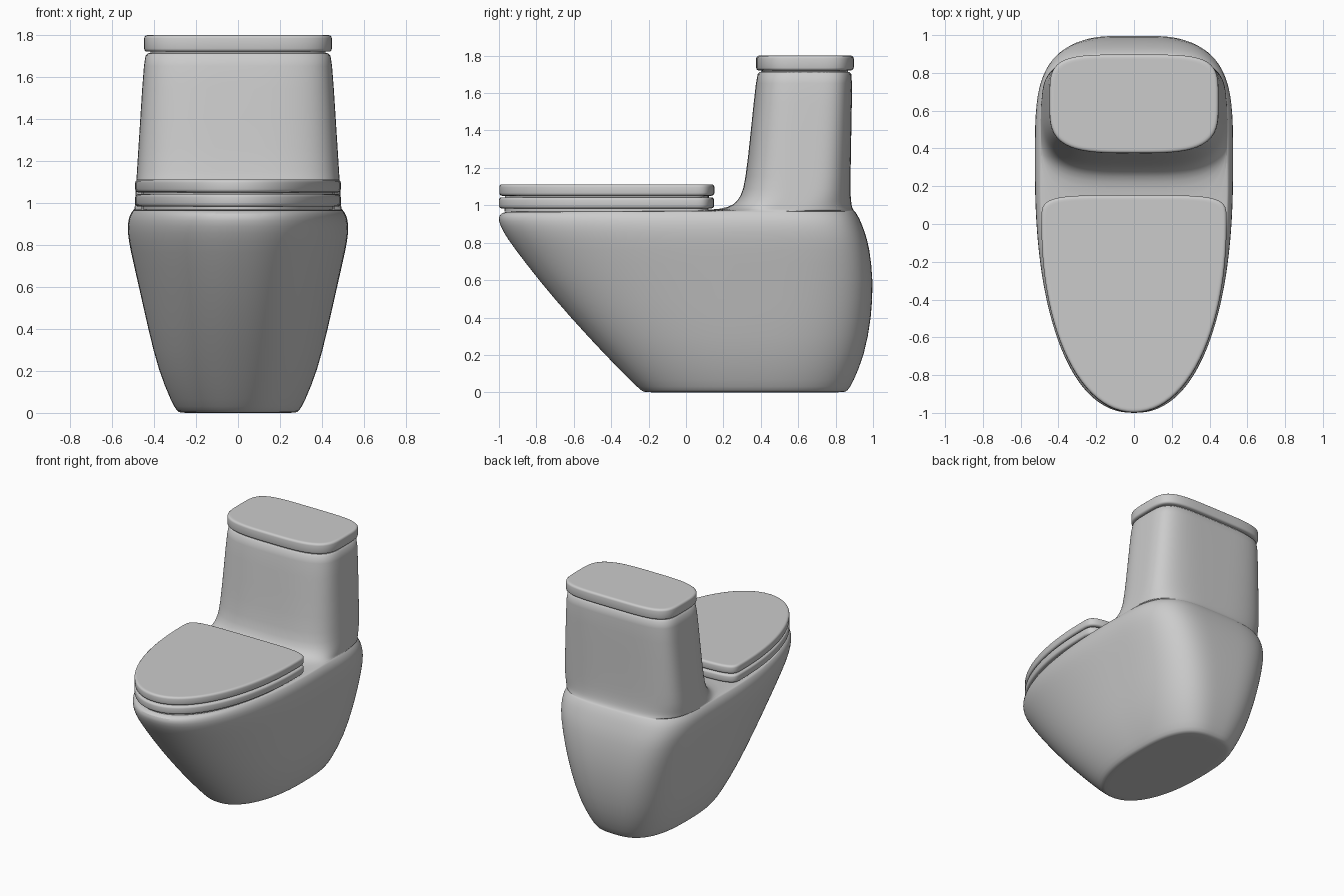
import bpy, bmesh
from math import cos, sin, pi, copysign

if "Cube" in bpy.data.objects:
    bpy.data.objects.remove(bpy.data.objects["Cube"])

N = 96  # points around each ring


def spow(v, e):
    return copysign(abs(v) ** e, v) if abs(v) > 1e-9 else 0.0


def ring(z, yf, yb, hw, c, nf, nb):
    """Egg outline: widest at y=c, separate front and back roundness."""
    pts = []
    for i in range(N):
        t = 2 * pi * i / N
        s = sin(t)
        n, r = (nb, yb - c) if s >= 0 else (nf, c - yf)
        pts.append((hw * spow(cos(t), 2 / n), c + r * spow(s, 2 / n), z))
    return pts


def loft(name, sections, subdiv=0):
    bm = bmesh.new()
    rings = [[bm.verts.new(p) for p in ring(*s)] for s in sections]
    for a, b in zip(rings, rings[1:]):
        for i in range(N):
            j = (i + 1) % N
            bm.faces.new((a[i], a[j], b[j], b[i]))
    bm.faces.new(rings[0][::-1])
    bm.faces.new(rings[-1])
    me = bpy.data.meshes.new(name)
    bm.to_mesh(me)
    bm.free()
    ob = bpy.data.objects.new(name, me)
    bpy.context.collection.objects.link(ob)
    if subdiv:
        m = ob.modifiers.new("smooth", 'SUBSURF')
        m.levels = m.render_levels = subdiv
    bpy.ops.object.select_all(action='DESELECT')
    ob.select_set(True)
    bpy.context.view_layer.objects.active = ob
    bpy.ops.object.shade_smooth_by_angle(angle=0.7)


def slab(name, z0, z1, yf, yb, hw, c, nf, nb, r=0.015):
    """Rounded-edge plate standing on a narrow recessed neck."""
    angles = [k * pi / 6 for k in range(4)]
    prof = [(0.03, z0 - r), (0.03, z0)]
    prof += [(r * (1 - sin(a)), z0 + r * (1 - cos(a))) for a in angles]
    prof += [(r * (1 - cos(a)), z1 - r * (1 - sin(a))) for a in angles]
    prof += [(r + 0.01, z1)]
    loft(name, [(z, yf + d, yb - d, hw - d, c, nf, nb) for d, z in prof])


# Bowl and skirt: height, front, back, half width
bowl = [
    (0.006, -0.235, 0.862, 0.29),
    (0.05, -0.285, 0.892, 0.316),
    (0.20, -0.432, 0.955, 0.379),
    (0.40, -0.618, 0.992, 0.428),
    (0.60, -0.788, 1.002, 0.472),
    (0.78, -0.926, 0.98, 0.514),
    (0.86, -0.98, 0.955, 0.527),
    (0.92, -1.005, 0.932, 0.524),
    (0.95, -0.998, 0.915, 0.511),
    (0.966, -0.975, 0.904, 0.5),
    (0.968, -0.9, 0.901, 0.497),
]
# Tank front and back curve: height, front, back
tank = [(0.971, 0.08, 0.898), (0.980, 0.19, 0.892), (1.0, 0.255, 0.885),
        (1.045, 0.293, 0.88), (1.12, 0.317, 0.879), (1.4, 0.347, 0.884),
        (1.70, 0.377, 0.89)]

# One continuous shell, with inset rings to keep the end caps crisp
shell = [(0, f + d, 0.86 - d, 0.29 - d, 0.36, 2.2, 2.8)
         for f, d in ((-0.235, 0.08), (-0.235, 0.015))]
shell += [(z, f, b, w, 0.36 - 0.06 * z, 2.2 + 0.1 * z, 2.8 + 1.5 * min(z, 0.8))
          for z, f, b, w in bowl]
shell += [(z, f, b, 0.493 - 0.063 * (z - 0.971),
           min(0.64, 0.54 + (z - 0.971)), 3.5, 3.4 + 1.5 * (z - 0.971))
          for z, f, b in tank]
shell += [(1.716, 0.379 + d, 0.89 - d, 0.446 - d, 0.64, 3.5, 4.5)
          for d in (0.01, 0.06)]
loft("body_and_tank", shell, subdiv=1)

# Tank lid, seat and seat cover
slab("tank_lid", 1.721, 1.80, 0.375, 0.897, 0.447, 0.64, 3.5, 4.5)
slab("seat", 0.983, 1.043, -1.0, 0.15, 0.49, 0, 2.07, 5)
slab("seat_cover", 1.051, 1.112, -0.998, 0.152, 0.49, 0, 2.07, 5)
